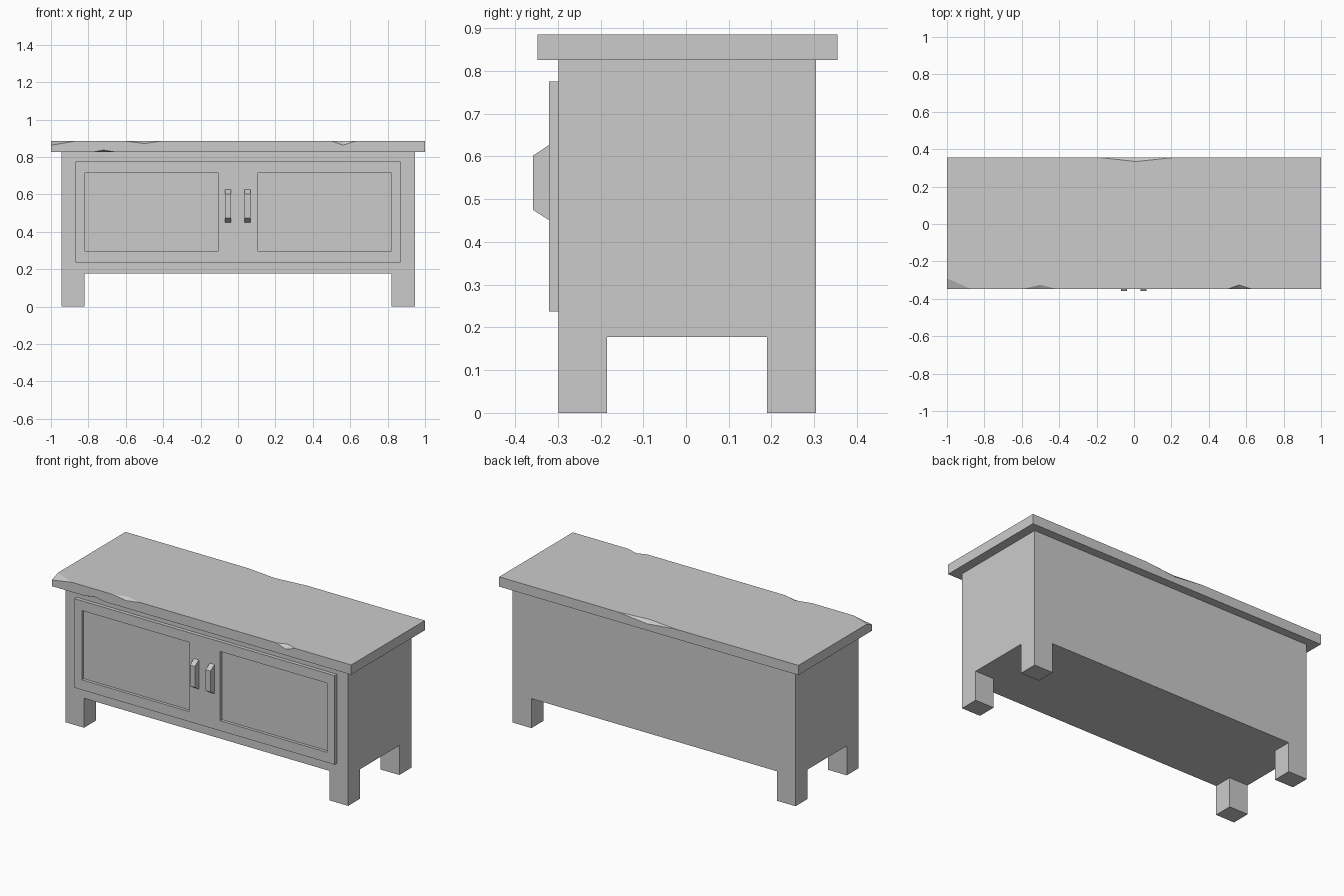
import bpy, bmesh
from mathutils import Vector

if "Cube" in bpy.data.objects:
    bpy.data.objects.remove(bpy.data.objects["Cube"])


def finish(name, bm):
    bmesh.ops.recalc_face_normals(bm, faces=bm.faces)
    me = bpy.data.meshes.new(name)
    bm.to_mesh(me)
    bm.free()
    ob = bpy.data.objects.new(name, me)
    bpy.context.collection.objects.link(ob)
    return ob


def add_hull(bm, pts):
    verts = [bm.verts.new(p) for p in pts]
    bmesh.ops.convex_hull(bm, input=verts)


def box(name, *bounds):
    """Each bound is (x0, x1, y0, y1, z0, z1)."""
    bm = bmesh.new()
    for x0, x1, y0, y1, z0, z1 in bounds:
        geom = bmesh.ops.create_cube(bm, size=1)
        for v in geom["verts"]:
            v.co = Vector((x1 if v.co.x > 0 else x0,
                           y1 if v.co.y > 0 else y0,
                           z1 if v.co.z > 0 else z0))
    return finish(name, bm)


def cut(ob, *cutters):
    """Subtract the cutters, bake the result and delete them."""
    for c in cutters:
        c.hide_render = True
        m = ob.modifiers.new("cut", "BOOLEAN")
        m.operation, m.solver, m.object = "DIFFERENCE", "EXACT", c
    dg = bpy.context.evaluated_depsgraph_get()
    me = bpy.data.meshes.new_from_object(ob.evaluated_get(dg))
    ob.modifiers.clear()
    ob.data = me
    for c in cutters:
        bpy.data.objects.remove(c)


# Carcass with four legs left by two crossing tunnels
body = box("cabinet_body", (-.945, .945, -.298, .304, 0, .83))
cut(body,
    box("tunnel_x", (-1.2, 1.2, -.185, .19, -.2, .178)),
    box("tunnel_y", (-.82, .82, -.6, .6, -.2, .178)))

# Door front with two recessed panels
door = box("door_front", (-.87, .87, -.32, -.297, .237, .775))
cut(door, box("recesses",
              (-.82, -.105, -.4, -.302, .298, .716),
              (.105, .82, -.4, -.302, .298, .716)))

# Tapered handles
for side, x0 in (("left", -.07), ("right", .035)):
    bm = bmesh.new()
    add_hull(bm, [(x, y, z) for x in (x0, x0 + .032)
                  for y, z in ((-.319, .45), (-.358, .475),
                               (-.358, .602), (-.319, .628))])
    bmesh.ops.dissolve_limit(bm, angle_limit=.01, verts=bm.verts, edges=bm.edges)
    finish("handle_" + side, bm)

# Table top with chipped edges
Y0, Y1, Z0, Z1 = -.348, .355, .826, .885
top = box("table_top", (-1, 1, Y0, Y1, Z0, Z1))
chips = bmesh.new()
# edge y, edge z, start x, apex x, end x, apex y, apex z
for ey, ez, xa, xm, xb, cy, cz in (
        (Y0, Z1, -.60, -.50, -.41, -.325, .872),
        (Y0, Z1, .50, .562, .63, -.326, .864),
        (Y0, Z0, -.78, -.72, -.65, -.325, .838),
        (Y1, Z1, -.18, .01, .21, .334, .866)):
    outer = (xm, ey + (ey - cy), ez + (ez - cz))
    add_hull(chips, [(xa, ey, ez), (xb, ey, ez), (xm, cy, ez), (xm, ey, cz), outer])
# broken front-left corner
add_hull(chips, [(-1, -.29, Z1), (-.87, Y0, Z1), (-1, Y0, .863), (-1.05, -.39, .93)])
cut(top, finish("chips", chips))
